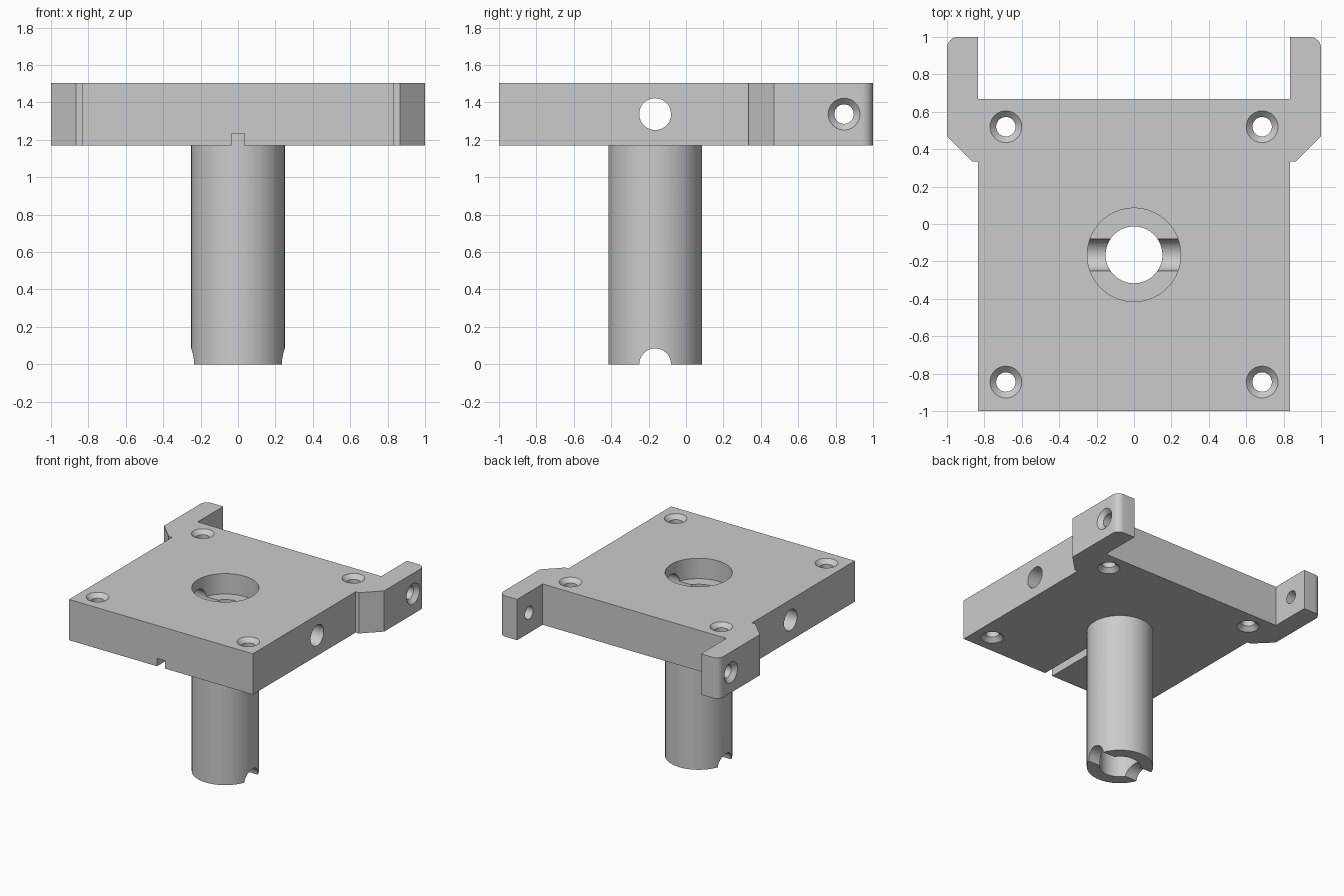
import bpy, bmesh, math
from mathutils import Matrix, Vector

if "Cube" in bpy.data.objects:
    bpy.data.objects.remove(bpy.data.objects["Cube"])

Z0, Z1 = 1.17, 1.505          # plate bottom and top
ZM = (Z0 + Z1) / 2            # cross hole height, also top of the tube
CY = -0.165                   # tube axis in y

grey = bpy.data.materials.new("plain grey")
grey.diffuse_color = (0.6, 0.6, 0.6, 1)
grey.use_nodes = True
grey.node_tree.nodes["Principled BSDF"].inputs["Base Color"].default_value = grey.diffuse_color


def make(name, bm, cutter=False):
    bmesh.ops.recalc_face_normals(bm, faces=bm.faces)
    me = bpy.data.meshes.new(name)
    bm.to_mesh(me)
    bm.free()
    ob = bpy.data.objects.new(name, me)
    bpy.context.collection.objects.link(ob)
    me.materials.append(grey)
    ob.hide_render = cutter
    return ob


def lathe(name, profile, origin, axis='Z', cutter=True, n=64):
    """Solid of stacked circles; profile is (radius, distance along axis)."""
    bm = bmesh.new()
    rings = [[bm.verts.new((r * math.cos(2 * math.pi * i / n),
                            r * math.sin(2 * math.pi * i / n), h)) for i in range(n)]
             for r, h in profile]
    for a, b in zip(rings, rings[1:]):
        for i in range(n):
            j = (i + 1) % n
            bm.faces.new((a[i], a[j], b[j], b[i]))
    bm.faces.new(rings[0])
    bm.faces.new(rings[-1])
    rot = Matrix.Rotation(math.pi / 2, 4, 'Y') if axis == 'X' else Matrix()
    bm.transform(Matrix.Translation(Vector(origin)) @ rot)
    return make(name, bm, cutter)


def box(name, lo, hi):
    bm = bmesh.new()
    bmesh.ops.create_cube(bm, size=1)
    for v in bm.verts:
        v.co = [l + (c + 0.5) * (h - l) for c, l, h in zip(v.co, lo, hi)]
    return make(name, bm, True)


def cut(target, cutters):
    for c in cutters:
        m = target.modifiers.new("cut", 'BOOLEAN')
        m.operation, m.solver, m.object = 'DIFFERENCE', 'EXACT', c
    bpy.ops.object.select_all(action='DESELECT')
    target.select_set(True)
    bpy.context.view_layer.objects.active = target
    for m in list(target.modifiers):
        bpy.ops.object.modifier_apply(modifier=m.name)
    bpy.ops.object.shade_smooth_by_angle(angle=math.radians(30))
    for c in cutters:
        bpy.data.objects.remove(c)


# plate outline with two rear ears, mirrored in x
R = 0.06
half = [(0.835, -1), (0.835, 0.335), (0.865, 0.335), (1, 0.47)]
half += [(1 - R + R * math.cos(t * math.pi / 16), 1 - R + R * math.sin(t * math.pi / 16))
         for t in range(9)]
half += [(0.835, 1), (0.835, 0.668)]
outline = half + [(-x, y) for x, y in reversed(half)]
bm = bmesh.new()
base = bm.faces.new([bm.verts.new((x, y, Z0)) for x, y in outline])
ext = bmesh.ops.extrude_face_region(bm, geom=[base])
bmesh.ops.translate(bm, vec=(0, 0, Z1 - Z0),
                    verts=[g for g in ext['geom'] if isinstance(g, bmesh.types.BMVert)])
plate = make("mounting_plate", bm)

# screw holes countersunk on both faces, tube seat, cross hole and front slot
T, E = Z1 - Z0, 0.02
RO, RI = 0.085, 0.052
D = RO - RI
screw = [(RO + E, -E), (RI, D), (RI, T - D), (RO + E, T + E)]
cutters = [lathe("screw_hole", screw, (sx * 0.685, y, Z0), n=40)
           for sx in (-1, 1) for y in (0.52, -0.845)]
cutters.append(lathe("tube_seat", [(0.25, Z0 - E), (0.25, Z1 + E)], (0, CY, 0)))
cutters.append(lathe("cross_hole", [(RO, -1.1), (RO, 1.1)], (0, CY, ZM), 'X', n=48))
cutters.append(box("front_slot", (-0.035, -1.1, Z0 - 0.1), (0.035, CY - 0.2, 1.235)))
# ear holes, countersunk on the outside
for s in (-1, 1):
    ear = [(RI, s * 0.75), (RI, s * (1 - D)), (RO + E, s * (1 + E))]
    cutters.append(lathe("ear_hole", ear, (0, 0.845, ZM), 'X', n=40))
cut(plate, cutters)

# hollow tube, half-round grooves across both ends
tube = lathe("tube", [(0.25, 0), (0.25, ZM)], (0, CY, 0), cutter=False)
cut(tube, [lathe("bore", [(0.152, -0.1), (0.152, ZM + 0.1)], (0, CY, 0))]
    + [lathe("groove", [(RO, -0.5), (RO, 0.5)], (0, CY, z), 'X', n=48) for z in (0, ZM)])
